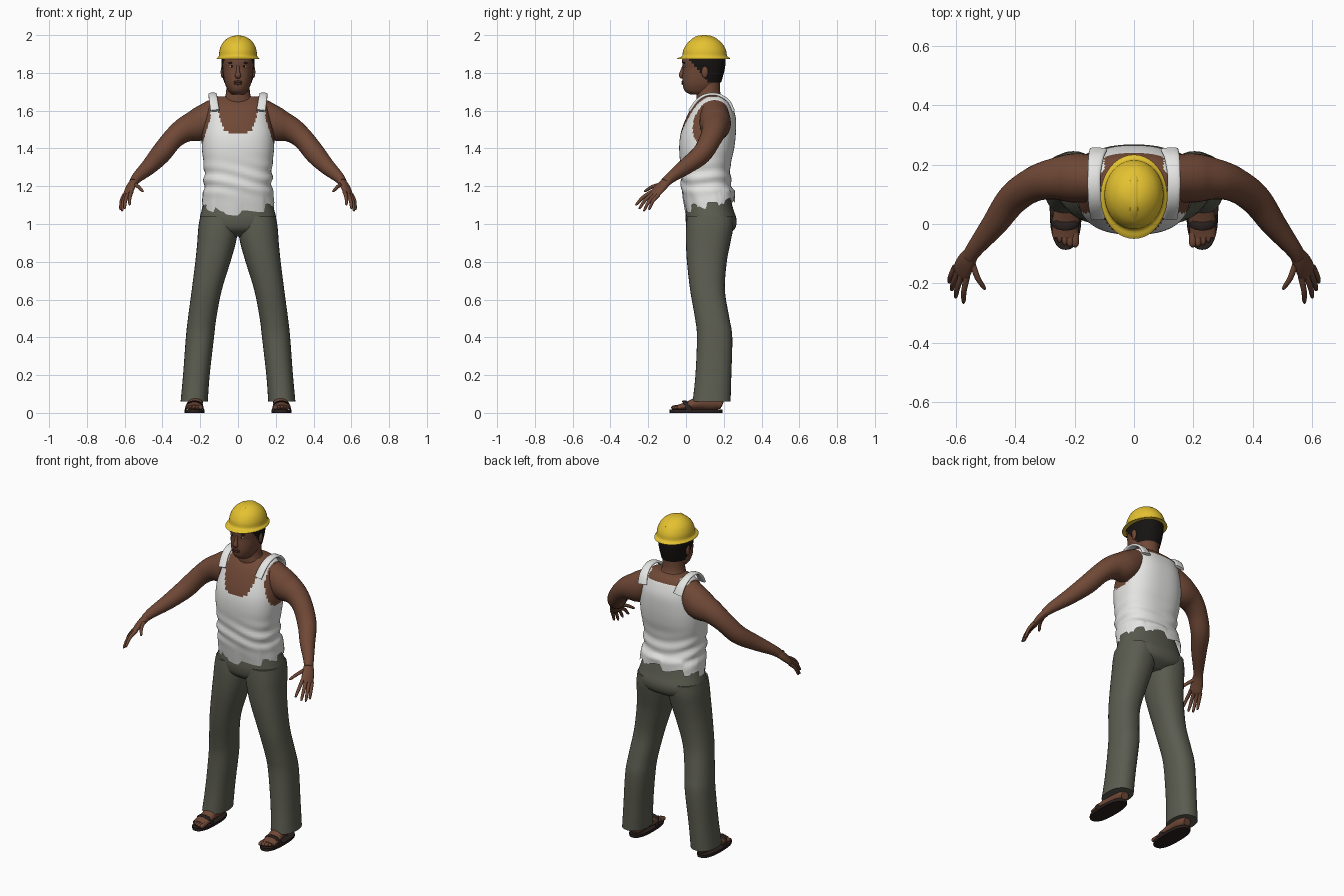
import bpy, bmesh, math
from mathutils import Vector

cube = bpy.data.objects.get("Cube")
if cube:
    bpy.data.objects.remove(cube)


def material(name, *rgb):
    m = bpy.data.materials.new(name)
    m.use_nodes = True
    m.diffuse_color = (*rgb, 1)
    bsdf = m.node_tree.nodes["Principled BSDF"]
    bsdf.inputs["Base Color"].default_value = (*rgb, 1)
    bsdf.inputs["Roughness"].default_value = 0.8
    return m


SKIN = material("brown skin", .16, .065, .037)
SHIRT = material("white cotton", .78, .78, .77)
CLOTH = material("grey green cloth", .105, .107, .08)
YELLOW = material("yellow plastic", .78, .54, .03)
HAIR = material("black hair", .008, .007, .006)
SOLE = material("dark rubber", .022, .014, .012)
LIPS = material("dark lips", .09, .03, .022)
EYE = material("eye white", .5, .45, .4)


def finish(name, bm, mats):
    bmesh.ops.recalc_face_normals(bm, faces=bm.faces)
    mesh = bpy.data.meshes.new(name)
    bm.to_mesh(mesh)
    bm.free()
    for m in mats:
        mesh.materials.append(m)
    ob = bpy.data.objects.new(name, mesh)
    bpy.context.collection.objects.link(ob)
    bpy.ops.object.select_all(action='DESELECT')
    ob.select_set(True)
    bpy.context.view_layer.objects.active = ob
    bpy.ops.object.shade_smooth_by_angle(angle=math.radians(50))
    return ob


def smooth_path(pts, sub):
    """Catmull-Rom interpolation of stations."""
    p = [pts[0]] + list(pts) + [pts[-1]]
    out = []
    for i in range(1, len(p) - 2):
        for k in range(sub):
            t = k / sub
            out.append([.5 * (2 * b + (c - a) * t + (2 * a - 5 * b + 4 * c - d) * t * t
                              + (3 * b - a - 3 * c + d) * t ** 3)
                        for a, b, c, d in zip(*p[i - 1:i + 3])])
    return out + [list(pts[-1])]


def loft(name, stations, mats, n=20, sub=3, hint=None, p=2.0, side=1,
         rule=None, shape=None, caps=(True, True)):
    """Skin rings (x, y, z, a, b); level rings unless a hint direction is given."""
    path = smooth_path(stations, sub)
    bm = bmesh.new()
    rings = []
    for i, (x, y, z, a, b) in enumerate(path):
        u, v = Vector((1, 0, 0)), Vector((0, 1, 0))
        if hint:
            t = Vector(path[min(i + 1, len(path) - 1)][:3]) - Vector(path[max(i - 1, 0)][:3])
            t.normalize()
            u = Vector(hint)
            u = (u - t * u.dot(t)).normalized()
            v = t.cross(u)
        ring = []
        for k in range(n):
            ang = math.tau * k / n
            c, s = math.cos(ang), math.sin(ang)
            c = math.copysign(abs(c) ** (2 / p), c)
            s = math.copysign(abs(s) ** (2 / p), s)
            co = Vector((x, y, z)) + u * a * c + v * b * s
            if shape:
                co = shape(co, ang)
            ring.append(bm.verts.new((co.x * side, co.y, co.z)))
        rings.append(ring)
    for r, q in zip(rings, rings[1:]):
        for k in range(n):
            bm.faces.new((r[k], r[(k + 1) % n], q[(k + 1) % n], q[k]))
    for ring, on in zip((rings[0], rings[-1]), caps):
        if on:
            bm.faces.new(ring)
    if rule:
        drop = []
        for f in bm.faces:
            r = rule(f.calc_center_median())
            if r is None:
                drop.append(f)
            else:
                f.material_index = r
        bmesh.ops.delete(bm, geom=drop, context='FACES')
    return finish(name, bm, mats)


def bands(rows):
    """Rows of (z, front y, back y, half width) as centred rings."""
    return [(0, (f + b) / 2, z, w, (b - f) / 2) for z, f, b, w in rows]


def ball(name, loc, size, mat):
    bm = bmesh.new()
    bmesh.ops.create_uvsphere(bm, u_segments=14, v_segments=8, radius=1)
    for v in bm.verts:
        v.co = Vector(c * s for c, s in zip(v.co, size)) + Vector(loc)
    return finish(name, bm, [mat])


# Torso with vest: ragged hem, waist folds, cut neckline and armholes
def vest_shape(co, ang):
    if co.z < 1.2:
        front = -math.sin(ang)
        hem = 1.095 - .04 * max(front, 0) ** 4 + .03 * max(-front, 0)
        hem += .018 * math.copysign(1, math.sin(ang * 9 + 1)) * abs(math.cos(ang * 4))
        co.z = 1.2 - (1.2 - co.z) * (1.2 - hem) / .15
    fold = math.sin(co.z * 85 + 3 * math.sin(co.x * 9 + co.y * 6))
    k = 1 + .035 * fold * math.exp(-((co.z - 1.24) / .07) ** 2)
    return Vector((co.x * k, .11 + (co.y - .11) * k, co.z))


def vest_rule(c):
    x = abs(c.x)
    if c.y < .12 and c.z > 1.48 + .15 * (x / .108) ** 5:
        return 0
    if c.y >= .12 and c.z > 1.635 and x < .1:
        return 0
    edge = .145 if c.z > 1.56 else .145 + .33 * (1.56 - c.z)
    return 0 if c.z > 1.41 and x > edge and .03 < c.y < .245 else 1


loft("torso_and_vest", bands([
    (1.05, 0, .258, .192), (1.13, -.015, .258, .188), (1.2, -.025, .242, .18),
    (1.3, -.029, .235, .181), (1.4, -.036, .255, .191), (1.48, -.028, .264, .19),
    (1.56, 0, .264, .176), (1.62, .032, .247, .162), (1.655, .065, .228, .145),
    (1.675, .09, .205, .115)]), [SKIN, SHIRT], n=96, sub=7, p=2.5,
    rule=vest_rule, shape=vest_shape, caps=(False, True))

# Trousers seat
loft("trouser_seat", bands([
    (1.17, .01, .225, .165), (1.08, .002, .25, .19), (1.02, -.002, .268, .202),
    (.97, .012, .255, .175), (.935, .06, .2, .07)]), [CLOTH], n=40, sub=5, p=2.4)

# Neck and head
loft("neck", bands([(1.6, .06, .21, .1), (1.655, .055, .2, .08), (1.69, .055, .182, .064),
                    (1.77, .06, .18, .06)]), [SKIN], n=28)
skull = [(1.685, .025, .13, .032), (1.703, -.006, .15, .05), (1.74, -.018, .175, .068),
         (1.78, -.019, .188, .076), (1.82, -.016, .198, .08), (1.87, -.02, .203, .083),
         (1.92, 0, .19, .07)]
loft("head", bands(skull), [SKIN], n=36, sub=4, p=2.2)
loft("hair", bands([(z, f - .006, b + .007, w + .005) for z, f, b, w in skull]), [HAIR],
     n=48, sub=8, p=2.2,
     rule=lambda c: 0 if c.z > 1.75 and c.y > .01 + (1.88 - c.z) * .85 else None)
loft("nose", [(0, -.012, 1.84, .007, .006), (0, -.02, 1.81, .009, .01),
              (0, -.026, 1.785, .016, .012), (0, -.018, 1.772, .01, .005)],
     [SKIN], n=12, hint=(1, 0, 0))
for i, dz in enumerate((.005, -.005)):
    ball(("upper_lip", "lower_lip")[i], (0, -.017, 1.748 + dz), (.024, .007, .006), LIPS)
for s, tag in ((1, "left"), (-1, "right")):
    ball(tag + "_eye", (s * .032, -.007, 1.835), (.013, .006, .006), EYE)
    ball(tag + "_pupil", (s * .032, -.0115, 1.835), (.005, .003, .005), HAIR)
    ball(tag + "_eyebrow", (s * .033, -.009, 1.853), (.02, .006, .004), HAIR)
    ball(tag + "_ear", (s * .083, .1, 1.805), (.009, .018, .032), SKIN)

# Hard hat: flared brim longer at the front, domed crown with a low ridge
loft("hard_hat", bands([
    (1.874, -.05, .234, .113), (1.88, -.04, .23, .11), (1.89, -.02, .217, .101),
    (1.92, -.015, .212, .098), (1.955, .005, .192, .084), (1.98, .035, .163, .06),
    (1.994, .065, .13, .033), (1.998, .09, .105, .006)]), [YELLOW], n=40, sub=3)
loft("hat_ridge", [(0, .012, 1.955, .014, .006), (0, .05, 1.986, .014, .006),
                   (0, .098, 1.995, .014, .005), (0, .145, 1.986, .014, .006),
                   (0, .185, 1.955, .014, .006)], [YELLOW], n=10, hint=(1, 0, 0))

LEG = [(1.04, .005, .25, .01, .2), (.98, 0, .25, 0, .21), (.9, 0, .235, .012, .216),
       (.8, .005, .216, .04, .226), (.65, .022, .206, .086, .245), (.5, .048, .23, .115, .265),
       (.4, .058, .245, .127, .276), (.2, .05, .24, .15, .291), (.06, .035, .236, .16, .304)]
ARM = [(.11, .15, 1.59, .075, .08), (.2, .155, 1.53, .083, .088), (.28, .15, 1.5, .068, .068),
       (.345, .13, 1.45, .058, .056), (.41, .082, 1.37, .052, .054), (.47, 0, 1.305, .043, .043),
       (.53, -.075, 1.25, .03, .03), (.555, -.11, 1.22, .027, .022)]
# Fingers: name, knuckle, tip
FINGERS = [("index", (.563, -.178, 1.172), (.575, -.268, 1.1)),
           ("middle", (.58, -.172, 1.163), (.602, -.25, 1.08)),
           ("ring", (.593, -.16, 1.158), (.615, -.225, 1.068)),
           ("little", (.602, -.145, 1.155), (.624, -.198, 1.075)),
           ("thumb", (.545, -.13, 1.21), (.502, -.222, 1.172))]

for s, tag in ((1, "left_"), (-1, "right_")):
    # Shoulder strap of the vest
    loft(tag + "strap", [(.122, .02, 1.6, .024, .008), (.13, .06, 1.655, .023, .008),
                         (.134, .11, 1.684, .022, .008), (.134, .17, 1.684, .022, .008),
                         (.128, .225, 1.65, .026, .008), (.12, .25, 1.6, .03, .008)],
         [SHIRT], n=14, hint=(1, 0, 0), side=s, p=3)
    # Arm and hand
    loft(tag + "arm", ARM, [SKIN], n=24, sub=5, hint=(0, 1, 0), side=s)
    loft(tag + "palm", [(.547, -.098, 1.228, .026, .022), (.567, -.13, 1.198, .034, .019),
                        (.582, -.163, 1.164, .035, .014), (.588, -.174, 1.152, .026, .008)],
         [SKIN], n=16, hint=(.6, .6, -.25), side=s)
    for name, base, tip in FINGERS:
        b, t = Vector(base), Vector(tip)
        bend = b.lerp(t, .5) + Vector((.004, -.004, .006))
        loft(tag + name + "_finger", [(*b, .011, .011), (*bend, .0095, .0095),
                                      (*b.lerp(t, .9), .007, .007), (*t, .002, .002)],
             [SKIN], n=10, hint=(.7, .6, 0), side=s)
    # Trouser leg
    loft(tag + "trouser_leg", [((i + o) / 2, (f + b) / 2, z, (o - i) / 2, (b - f) / 2)
                               for z, f, b, i, o in LEG],
         [CLOTH], n=32, sub=5, p=2.3, side=s)
    # Foot, toes and sandal
    loft(tag + "foot", [(.225, .19, .04, .024, .022), (.223, .15, .055, .036, .042),
                        (.225, .08, .054, .038, .038), (.23, .01, .038, .045, .023),
                        (.232, -.045, .028, .043, .014)],
         [SKIN], n=18, hint=(1, 0, 0), side=s)
    for i in range(5):
        x, r = .198 + .0175 * i, .0125 - .0012 * i
        tip = -.078 + .0018 * i * i
        loft(f"{tag}toe_{i + 1}", [(x, -.03, .03, r, r), (x, tip + .012, .028, r, r),
                                   (x, tip, .026, r * .4, r * .4)],
             [SKIN], n=10, hint=(1, 0, 0), side=s)
    loft(tag + "sandal_sole", [(.23, .053, 0, .052, .139), (.23, .053, .008, .054, .14),
                               (.23, .053, .017, .053, .139)],
         [SOLE], n=32, sub=1, p=2.5, side=s)
    loft(tag + "sandal_strap", [(.183, .02, .014, .014, .004), (.195, 0, .05, .014, .004),
                                (.23, -.008, .062, .014, .004), (.266, 0, .05, .014, .004),
                                (.279, .02, .014, .014, .004)],
         [SOLE], n=10, hint=(0, 1, 0), side=s)
